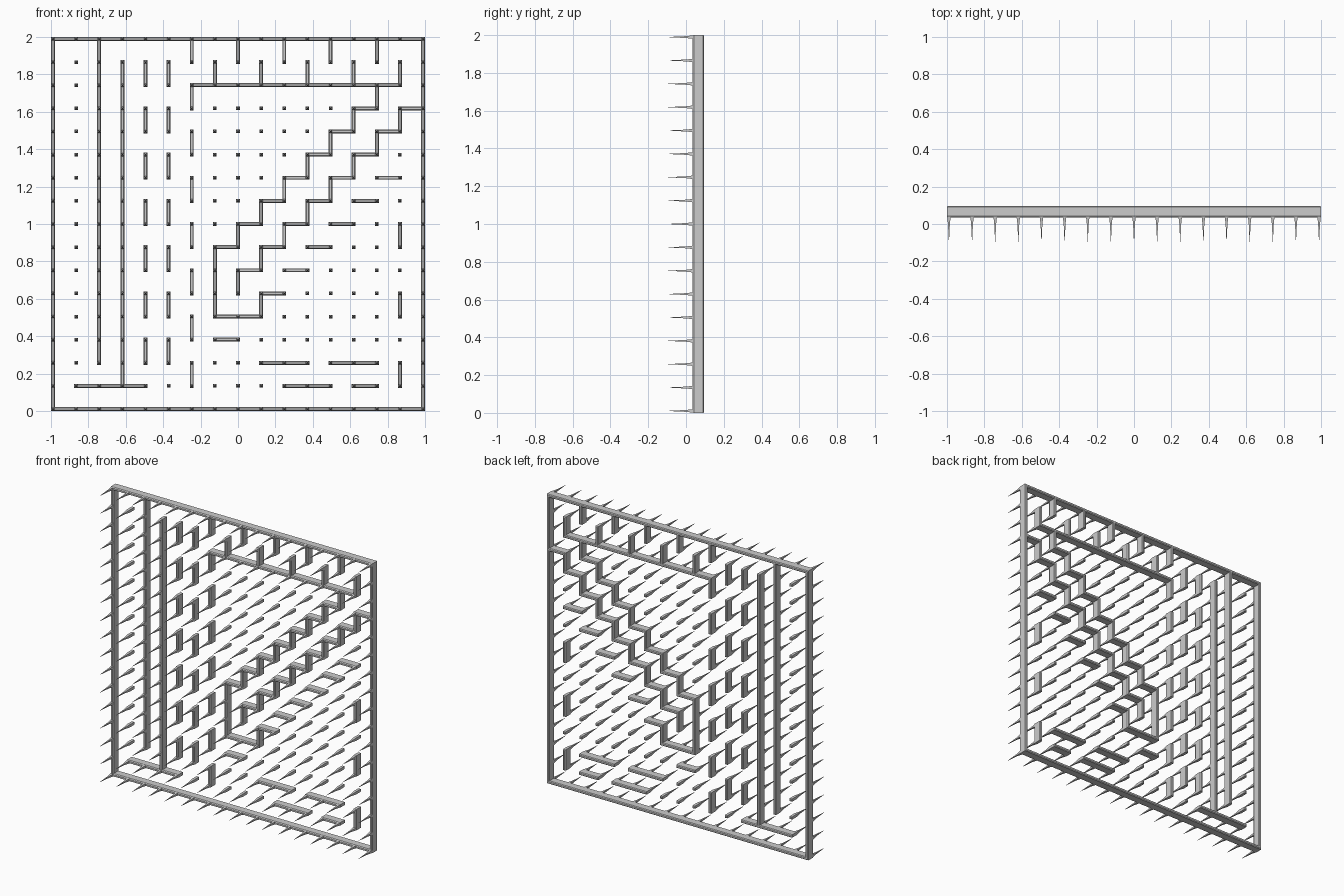
import bpy, bmesh

if "Cube" in bpy.data.objects:
    bpy.data.objects.remove(bpy.data.objects["Cube"])

N = 16                    # grid cells per side
HALF = 0.0105             # half wall thickness
STEP = (2 - 2 * HALF) / N
BACK, FRONT, TIP = 0.096, 0.035, -0.095
CH = 0.005                # chamfer on wall edges


def gx(i):
    return -1 + HALF + i * STEP


def gz(j):
    return HALF + j * STEP


def finish(bm, name):
    bmesh.ops.recalc_face_normals(bm, faces=bm.faces)
    me = bpy.data.meshes.new(name)
    bm.to_mesh(me)
    bm.free()
    bpy.context.collection.objects.link(bpy.data.objects.new(name, me))


def loft(bm, rings):
    """Closed solid through a series of equal-length point rings."""
    rows = [[bm.verts.new(p) for p in r] for r in rings]
    n = len(rows[0])
    for a, b in zip(rows, rows[1:]):
        for k in range(n):
            bm.faces.new((a[k], a[(k + 1) % n], b[(k + 1) % n], b[k]))
    bm.faces.new(rows[0])
    bm.faces.new(rows[-1])


def run(bm, a, b):
    """Straight chamfered wall between two grid nodes."""
    (i0, j0), (i1, j1) = sorted((a, b))
    x0, x1, z0, z1 = gx(i0), gx(i1), gz(j0), gz(j1)
    rings = []
    for y, h in ((BACK, HALF - CH), (BACK - CH, HALF),
                 (FRONT + CH + 0.002, HALF), (FRONT, HALF - CH)):
        rings.append([(x0 - h, y, z0 - h), (x1 + h, y, z0 - h),
                      (x1 + h, y, z1 + h), (x0 - h, y, z1 + h)])
    loft(bm, rings)


def walls(name, paths):
    bm = bmesh.new()
    for path in paths:
        for a, b in zip(path, path[1:]):
            run(bm, a, b)
    finish(bm, name)


def stairs(i, j, count):
    """Alternating left / down steps starting at a node."""
    pts = [(i, j)]
    for _ in range(count):
        pts += [(i - 1, j), (i - 1, j - 1)]
        i, j = i - 1, j - 1
    return pts


# Outer frame
walls("outer_frame", [[(0, 0), (N, 0)], [(0, N), (N, N)],
                      [(0, 0), (0, N)], [(N, 0), (N, N)]])

# Tall walls on the left
walls("long_walls", [[(2, 16), (2, 2)], [(3, 15), (3, 1)], [(1, 1), (4, 1)]])

# Dashed vertical columns
dashes = [[(c, j), (c, j + 1)] for c in (4, 5) for j in range(2, 15, 2)]
dashes += [[(6, j), (6, j + 1)] for j in range(1, 16, 2)]
walls("dashed_walls", dashes)

# Comb corridor along the top
comb = [[(6, 14), (15, 14)]]
comb += [[(c, 16), (c, 15)] for c in range(8, 15, 2)]
comb += [[(c, 15), (c, 14)] for c in range(7, 16, 2)]
walls("comb_walls", comb)

# Diagonal stair corridor
upper = [(14, 14), (14, 13)] + stairs(14, 13, 6)[1:]
upper += [(7, 7), (7, 4), (9, 4), (9, 5), (10, 5)]
walls("stair_walls", [upper, stairs(16, 13, 8)])

# Short loose walls at lower right
short = [[(10 + k, 6 + k), (11 + k, 6 + k)] for k in range(5)]
short += [[(7, 3), (8, 3)], [(9, 2), (11, 2)], [(12, 2), (14, 2)],
          [(10, 1), (12, 1)], [(13, 1), (14, 1)],
          [(15, 8), (15, 7)], [(15, 5), (15, 4)], [(15, 2), (15, 1)]]
walls("short_walls", short)

# Pointed pegs on every grid node
bm = bmesh.new()
for i in range(N + 1):
    for j in range(N + 1):
        x, z = gx(i), gz(j)
        rings = [[(x + sx * h, y, z + sz * h)
                  for sx, sz in ((-1, -1), (1, -1), (1, 1), (-1, 1))]
                 for y, h in ((BACK, HALF - CH), (BACK - CH, HALF - 0.001),
                              (FRONT + CH, HALF - 0.001),
                              (0.0, 0.005), (TIP, 0.0005))]
        loft(bm, rings)
finish(bm, "pegs")
